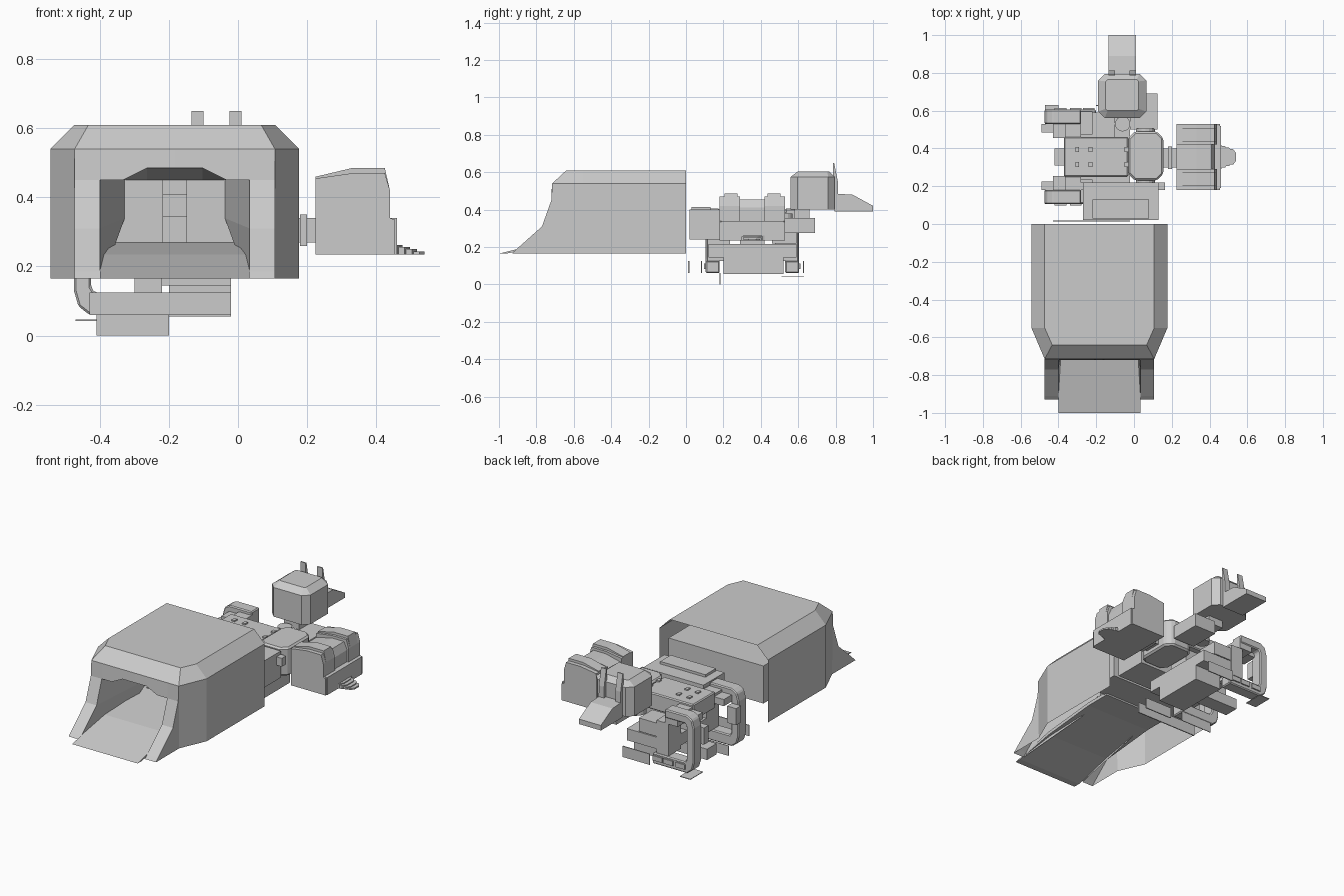
import bpy, bmesh
from math import pi
from mathutils import Matrix

if "Cube" in bpy.data.objects:
    bpy.data.objects.remove(bpy.data.objects["Cube"])

CX = -0.183  # mirror plane of the large shell
MY = 0.355   # mirror plane of the machine's limbs


def mesh(name, verts, faces):
    me = bpy.data.meshes.new(name)
    me.from_pydata(verts, [], faces)
    bm = bmesh.new()
    bm.from_mesh(me)
    bmesh.ops.recalc_face_normals(bm, faces=bm.faces)
    bm.to_mesh(me)
    bm.free()
    ob = bpy.data.objects.new(name, me)
    bpy.context.collection.objects.link(ob)
    return ob


def bevel(ob, w):
    if w:
        m = ob.modifiers.new("Bevel", 'BEVEL')
        m.width, m.segments = w, 1
    return ob


def prism(name, pts, axis, a, b, w=0):
    """Extrude a 2D outline along x, y or z."""
    put = {'x': lambda p, t: (t, p[0], p[1]),
           'y': lambda p, t: (p[0], t, p[1]),
           'z': lambda p, t: (p[0], p[1], t)}[axis]
    n = len(pts)
    v = [put(p, a) for p in pts] + [put(p, b) for p in pts]
    f = [list(range(n)), list(range(n, 2 * n))]
    f += [(i, (i + 1) % n, n + (i + 1) % n, n + i) for i in range(n)]
    return bevel(mesh(name, v, f), w)


def box(name, x0, x1, y0, y1, z0, z1, w=0):
    return prism(name, [(x0, y0), (x1, y0), (x1, y1), (x0, y1)], 'z', z0, z1, w)


def octagon(x0, x1, y0, y1, c):
    return [(x0 + c, y0), (x1 - c, y0), (x1, y0 + c), (x1, y1 - c),
            (x1 - c, y1), (x0 + c, y1), (x0, y1 - c), (x0, y0 + c)]


def cylinder(name, loc, r, depth, axis, n=16):
    bm = bmesh.new()
    rot = {'z': Matrix(), 'y': Matrix.Rotation(pi / 2, 4, 'X'), 'x': Matrix.Rotation(pi / 2, 4, 'Y')}[axis]
    bmesh.ops.create_cone(bm, cap_ends=True, segments=n, radius1=r, radius2=r,
                          depth=depth, matrix=Matrix.Translation(loc) @ rot)
    me = bpy.data.meshes.new(name)
    bm.to_mesh(me)
    bm.free()
    ob = bpy.data.objects.new(name, me)
    bpy.context.collection.objects.link(ob)
    return ob


# ---- Large hollow shell: open at the back and underneath
def shell_half(s):
    front = [(-.715, .54), (-.72, .45), (-.77, .31), (-.91, .185), (-.93, .165)]
    P = lambda w, y, z: (CX + s * w, y, z)
    v = [P(.36, 0, .165), P(.36, 0, .54), P(.29, 0, .61), P(0, 0, .61),
         P(.36, -.55, .165), P(.36, -.55, .54), P(.29, -.55, .61),
         P(.25, -.64, .61), P(0, -.64, .61)]
    v += [P(.29, *p) for p in front]      # 9-13 outer column edge
    v += [P(.217, *p) for p in front]     # 14-18 inner column edge
    v += [P(.29, -.71, .165), P(0, -.715, .54), P(0, -.72, .485),
          P(.08, -.72, .485), P(.15, -.72, .45)]   # 19-23
    v += [P(.145, -.36, .45), P(.145, -.36, .34), P(.183, -.45, .235)]  # 24-26
    f = [(0, 1, 5, 4), (1, 2, 6, 5), (2, 3, 8, 7, 6), (5, 6, 7, 9), (7, 8, 20, 9),
         (4, 5, 9, 19), (19, 9, 10, 11, 12, 13),
         (9, 10, 15, 14), (10, 11, 16, 15), (11, 12, 17, 16), (12, 13, 18, 17),
         (9, 14, 20), (14, 15, 23, 22, 21, 20),
         (15, 24, 25, 16), (16, 25, 26, 17), (17, 26, 18)]
    side = "right" if s > 0 else "left"
    mesh("shell_" + side, v, f)
    # overhead lining of the opening
    mesh("opening_lining_" + side,
         [P(0, -.72, .485), P(.08, -.72, .485), P(.15, -.72, .45), P(.217, -.72, .45),
          P(0, -.36, .45), P(.08, -.36, .45), P(.145, -.36, .45)],
         [(0, 1, 5, 4), (1, 2, 6, 5), (2, 3, 6)])


for s in (1, -1):
    shell_half(s)

# Ramp floor, tunnel end wall and housing
prism("ramp", [(-1, .165), (-.71, .235), (-.36, .27), (-.2, .27), (-.2, .25), (-.36, .25), (-.71, .215), (-.96, .165)],
      'x', CX - .217, CX + .217)
prism("tunnel_end_wall", [(CX - .18, .25), (CX + .18, .25), (CX + .145, .34),
                          (CX + .145, .45), (CX - .145, .45), (CX - .145, .34)], 'y', -.36, -.34)
box("end_wall_panel", CX - .036, CX + .036, -.37, -.35, .27, .45)
box("end_wall_block", CX - .036, CX + .036, -.38, -.36, .345, .41)
box("inner_housing", -.5, .13, -.22, -.02, .26, .485)

# ---- Machine body behind the shell
box("rear_box", -.27, .13, .02, .22, .24, .40)
box("rear_box_lip", -.28, .165, .18, .22, .33, .38)
box("rear_box_cap", -.22, .08, .03, .13, .40, .415)
box("torso", -.37, -.03, .25, .46, .30, .40, .006)
for x in (-.30, -.23, -.04):
    for y in (.315, .395):
        box("torso_stud", x - .01, x + .01, y - .013, y + .013, .395, .408)
prism("joint_block", octagon(-.03, .155, .23, .49, .035), 'z', .24, .41, .01)
for y in (.232, .492):
    cylinder("joint_disc", (.06, y, .34), .05, .025, 'y')
box("waist_beam", -.365, -.28, .12, .60, .32, .385)
box("torso_underblock", -.3, -.03, .29, .42, .2, .3)
box("lower_plate", -.3, -.02, .12, .59, .145, .215)
box("lower_core", -.20, -.02, .20, .52, .055, .15)
box("centre_rail", -.42, -.2, .31, .40, .06, .125)
box("rear_bracket", -.28, -.10, .46, .59, .22, .30)

# C-shaped limb frames with ribbed lower bars, mirrored across the body
C = [(-.2, .06), (-.43, .06), (-.462, .085), (-.475, .13), (-.475, .34), (-.462, .385),
     (-.43, .405), (-.28, .405), (-.28, .355), (-.415, .355), (-.425, .34),
     (-.425, .14), (-.415, .125), (-.2, .125)]
for s, tag in ((1, "back"), (-1, "front")):
    Y = lambda a, b: sorted((MY + s * a, MY + s * b))
    prism("limb_frame_" + tag, C, 'y', *Y(.175, .25), .006)
    for x in (-.42, -.34, -.27):
        box("limb_pad_" + tag, x, x + .062, *Y(.25, .258), .083, .112)
    box("limb_side_tab_" + tag, -.49, -.43, *Y(.13, .175), .22, .32)
    box("limb_link_" + tag, -.43, -.36, *Y(.1, .2), .33, .37)
    box("lower_fin_" + tag, -.2, -.02, *Y(.27, .276), .06, .125)
    box("lower_web_" + tag, -.3, -.22, *Y(.12, .24), .125, .32)
box("foot_plate", -.47, -.40, .51, .63, .042, .046)
box("hanging_plate", -.41, -.2, .18, .184, 0, .06)
box("front_strip", -.43, -.02, .012, .018, .06, .125)

# ---- Large side foot pod
post = box("pod_post", .15, .23, .30, .40, .27, .34)
box("pod_collar", .18, .20, .29, .41, .26, .35)
prism("pod_core", [(.225, .235), (.46, .235), (.46, .34), (.43, .34), (.43, .41), (.41, .455),
                   (.33, .455), (.225, .43)], 'y', .19, .52)
for s, tag in ((1, "back"), (-1, "front")):
    a, b = sorted((MY + s * .065, MY + s * .175))
    prism("pod_shell_" + tag, [(.225, .235), (.455, .235), (.455, .335), (.44, .34), (.44, .42),
                               (.425, .47), (.33, .47), (.225, .455)], 'y', a, b)
    a, b = sorted((MY + s * .08, MY + s * .15))
    prism("pod_rib_" + tag, [(.225, .44), (.225, .46), (.33, .485), (.425, .485), (.44, .42), (.42, .42)],
          'y', a, b)
for i in range(4):
    r = .455 + .085 * (i + 1) / 4
    w = .065 - .008 * i
    prism("pod_toe_step", [(.43, MY - w), (r - .015, MY - w), (r, MY - w * .5), (r, MY + w * .5),
                           (r - .015, MY + w), (.43, MY + w)], 'z', .235, .262 - .006 * i)

# ---- Upright pod with spikes and a wedge
upper = prism("upright_pod", octagon(-.19, .065, .56, .795, .035), 'z', .40, .575)
bottom, top = octagon(-.19, .065, .56, .795, .035), octagon(-.15, .025, .60, .765, .01)
mesh("upright_pod_cap", [(x, y, .575) for x, y in bottom] + [(x, y, .605) for x, y in top],
     [range(8, 16)] + [(i, (i + 1) % 8, 8 + (i + 1) % 8, 8 + i) for i in range(8)])
for x in (-.135, -.025):
    prism("spike", [(.785, .41), (.785, .65), (.792, .65), (.812, .55), (.815, .41)], 'x', x, x + .035)
prism("wedge", [(.795, .39), (.795, .485), (.89, .48), (1, .42), (1, .39)], 'x', -.135, .01)
box("neck", -.1, .0, .58, .66, .355, .40)
box("neck_base", -.02, .125, .50, .69, .275, .355)
cylinder("neck_pivot", (-.06, .53, .34), .04, .08, 'z')
